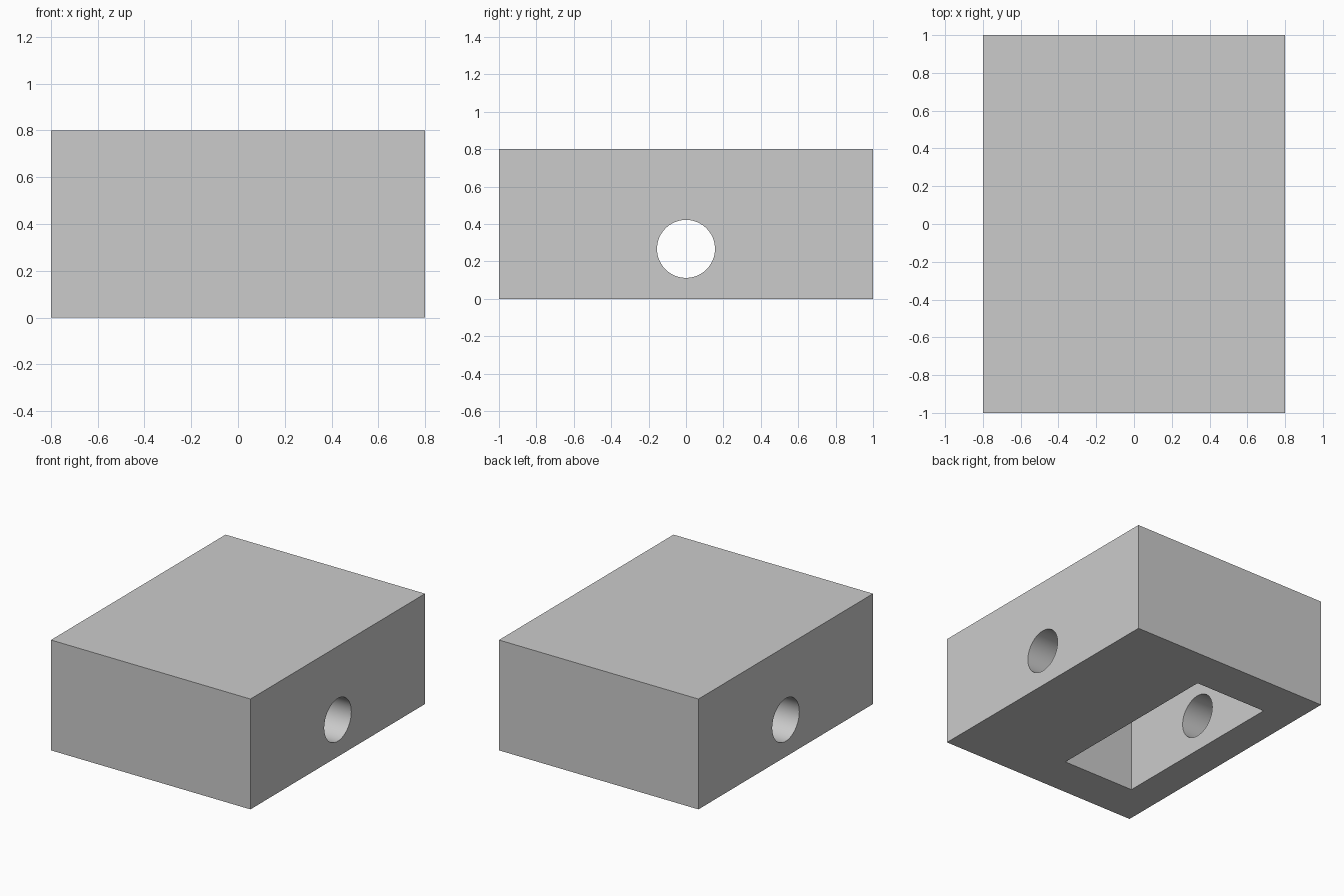
import bpy
import math

cube = bpy.data.objects.get("Cube")
if cube:
    bpy.data.objects.remove(cube, do_unlink=True)

# Single plain grey
grey = bpy.data.materials.new("light_grey")
grey.use_nodes = True
colour = (0.6, 0.6, 0.6, 1)
grey.diffuse_color = colour
grey.node_tree.nodes["Principled BSDF"].inputs["Base Color"].default_value = colour


def box(name, low, high):
    """Box spanning two opposite corners."""
    centre = [(a + b) / 2 for a, b in zip(low, high)]
    bpy.ops.mesh.primitive_cube_add(size=1, location=centre)
    obj = bpy.context.object
    obj.name = name
    obj.scale = [b - a for a, b in zip(low, high)]
    bpy.ops.object.transform_apply(location=True, rotation=True, scale=True)
    obj.data.materials.append(grey)
    return obj


def cut(body, cutter):
    """Subtract the cutter, then remove it."""
    cutter.hide_render = True
    mod = body.modifiers.new(cutter.name, "BOOLEAN")
    mod.operation = "DIFFERENCE"
    mod.solver = "EXACT"
    mod.object = cutter
    bpy.context.view_layer.objects.active = body
    bpy.ops.object.modifier_apply(modifier=mod.name)
    bpy.data.objects.remove(cutter, do_unlink=True)


# Solid block
block = box("block", (-0.8, -1, 0), (0.8, 1, 0.8))

# Off-centre pocket, open underneath
cut(block, box("pocket_cutter", (-0.556, -0.69, -0.2), (0.022, 0.69, 0.6)))

# Round bore through both sides
bpy.ops.mesh.primitive_cylinder_add(vertices=64, radius=0.155, depth=2,
                                    location=(0, 0, 0.267),
                                    rotation=(0, math.pi / 2, 0))
bore = bpy.context.object
bore.name = "bore_cutter"
bore.data.materials.append(grey)
cut(block, bore)

# Smooth bore walls, crisp edges
bpy.ops.object.select_all(action="DESELECT")
block.select_set(True)
bpy.context.view_layer.objects.active = block
bpy.ops.object.shade_smooth_by_angle(angle=math.radians(30))
